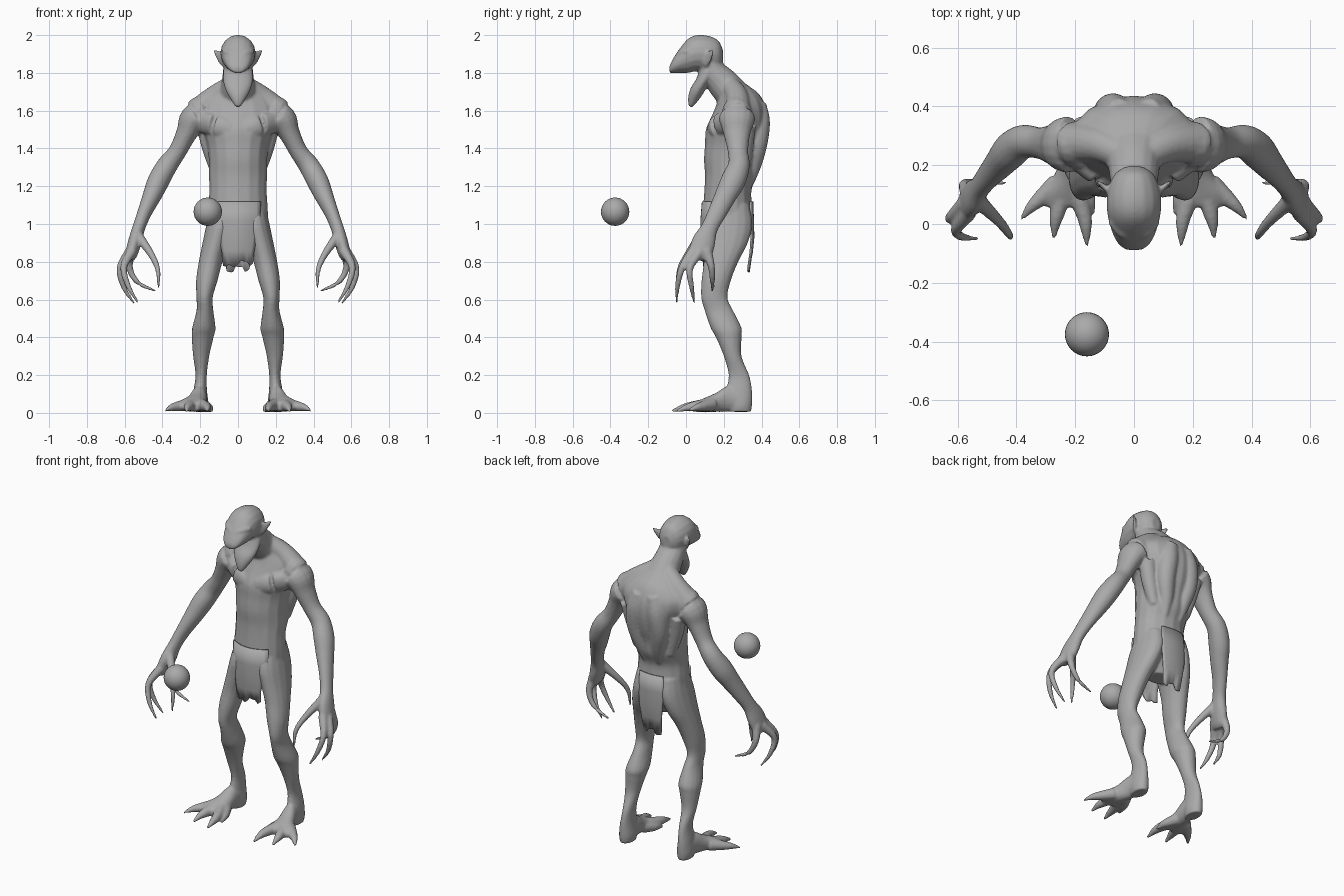
import bpy, bmesh, math, random
from mathutils import Vector

random.seed(4)
grey = bpy.data.materials.new("stone grey")
grey.diffuse_color = (0.4, 0.4, 0.4, 1)


def finish(name, bm):
    bmesh.ops.recalc_face_normals(bm, faces=bm.faces)
    me = bpy.data.meshes.new(name)
    bm.to_mesh(me)
    bm.free()
    me.materials.append(grey)
    me.polygons.foreach_set("use_smooth", [True] * len(me.polygons))
    ob = bpy.data.objects.new(name, me)
    bpy.context.collection.objects.link(ob)
    return ob


def spline(pts, steps=4):
    """Catmull-Rom interpolation of position and radii."""
    p = [Vector(q) for q in pts]
    p = [p[0] * 2 - p[1]] + p + [p[-1] * 2 - p[-2]]
    out = []
    for a, b, c, d in zip(p, p[1:], p[2:], p[3:]):
        for i in range(steps):
            t = i / steps
            out.append(0.5 * (2 * b + (c - a) * t + (2 * a - 5 * b + 4 * c - d) * t * t
                              + (3 * b - a - 3 * c + d) * t ** 3))
    return out + [p[-2]]


def tube(bm, pts, axis=None, side=1, sides=16):
    """Closed loft through (x, y, z, radius, second radius) stations."""
    pts = [q if len(q) == 5 else (*q, q[3]) for q in pts]
    rows = spline(pts)
    rings = []
    for i, r in enumerate(rows):
        pos = Vector(r[:3])
        t = Vector(axis) if axis else (Vector(rows[min(i + 1, len(rows) - 1)][:3])
                                       - Vector(rows[max(i - 1, 0)][:3])).normalized()
        ref = Vector((1, 0, 0)) if abs(t.x) < 0.85 else Vector((0, 1, 0))
        u = (ref - t * ref.dot(t)).normalized()
        v = t.cross(u)
        ring = []
        for k in range(sides):
            a = 2 * math.pi * k / sides
            c = pos + u * math.cos(a) * max(r[3], .004) + v * math.sin(a) * max(r[4], .004)
            ring.append(bm.verts.new((c.x * side, c.y, c.z)))
        rings.append(ring)
    for a, b in zip(rings, rings[1:]):
        for k in range(sides):
            n = (k + 1) % sides
            bm.faces.new((a[k], a[n], b[n], b[k]))
    bm.faces.new(rings[0])
    bm.faces.new(rings[-1])


bm = bmesh.new()
UP, FWD = (0, 0, 1), (0, 1, 0)

# Hunched torso
tube(bm, [(0, .22, .86, .07, .06), (0, .21, .93, .13, .105), (0, .215, 1.0, .155, .125),
          (0, .22, 1.08, .158, .13), (0, .222, 1.18, .152, .125), (0, .24, 1.26, .155, .14),
          (0, .245, 1.34, .155, .15), (0, .26, 1.42, .165, .16), (0, .27, 1.5, .19, .165),
          (0, .285, 1.57, .215, .15), (0, .29, 1.63, .21, .13), (0, .28, 1.69, .15, .105),
          (0, .245, 1.74, .09, .075)], UP)
# Neck
tube(bm, [(0, .27, 1.66, .12, .09), (0, .2, 1.74, .09, .085), (0, .14, 1.81, .08, .07),
          (0, .11, 1.88, .075, .065)])
# Skull with overhanging snout
tube(bm, [(0, .195, 1.885, .03, .04), (0, .17, 1.895, .066, .078), (0, .12, 1.9, .088, .096),
          (0, .06, 1.905, .093, .096), (0, .01, 1.89, .086, .09), (0, -.04, 1.86, .07, .06),
          (0, -.07, 1.835, .052, .037), (0, -.088, 1.818, .028, .018)], FWD)
# Hanging lower jaw
tube(bm, [(0, .12, 1.81, .08, .05), (0, .085, 1.75, .078, .036), (0, .055, 1.70, .062, .036),
          (0, .035, 1.655, .036, .026), (0, .024, 1.62, .014, .01)])

for s in (1, -1):
    # Brow and pointed ear
    tube(bm, [(.012, -.045, 1.885, .016), (.045, -.025, 1.905, .018), (.08, .01, 1.915, .012)], side=s)
    tube(bm, [(.075, .1, 1.87, .012, .045), (.1, .125, 1.885, .01, .034),
              (.127, .145, 1.915, .006, .008)], (.8, .6, 0), s)
    # Trapezius, chest and back muscles
    tube(bm, [(.03, .23, 1.74, .05), (.12, .27, 1.675, .06), (.22, .275, 1.59, .07)], side=s)
    tube(bm, [(.04, .145, 1.5, .035, .05), (.11, .165, 1.52, .04, .06),
              (.2, .23, 1.54, .04, .06)], side=s)
    tube(bm, [(.05, .385, 1.64, .04), (.07, .385, 1.54, .06), (.08, .375, 1.42, .055),
              (.06, .355, 1.3, .04), (.05, .335, 1.2, .015)], side=s)
    tube(bm, [(.17, .32, 1.52, .05), (.145, .31, 1.4, .045), (.11, .31, 1.26, .03)], side=s)
    # Arm
    tube(bm, [(.17, .27, 1.59, .08, .10), (.235, .27, 1.55, .078, .095), (.272, .27, 1.48, .056, .072),
              (.32, .275, 1.385, .048, .054), (.375, .28, 1.31, .055, .058),
              (.42, .25, 1.23, .058, .066), (.455, .21, 1.15, .05, .058),
              (.495, .165, 1.06, .038, .05), (.525, .125, .98, .034, .045),
              (.545, .095, .91, .036, .062), (.565, .075, .84, .032, .062),
              (.575, .07, .81, .02, .045)], side=s)
    # Clawed fingers
    for f in ([(.53, .08, .94), (.46, .01, .84), (.425, -.035, .76), (.42, -.05, .66)],
              [(.56, .04, .86), (.605, -.02, .77), (.58, -.045, .67), (.53, -.05, .585)],
              [(.575, .07, .85), (.625, .02, .765), (.605, .03, .665), (.55, .045, .58)],
              [(.565, .11, .86), (.575, .135, .77), (.53, .14, .69), (.435, .14, .645)]):
        tube(bm, [(*p, r) for p, r in zip(f, (.028, .019, .014, .006))], side=s, sides=10)
    # Leg
    tube(bm, [(.08, .23, 1.1, .065, .105), (.092, .222, 1.0, .075, .13), (.118, .21, .9, .07, .118),
              (.145, .185, .8, .063, .092), (.165, .16, .7, .057, .078), (.177, .15, .61, .043, .07),
              (.175, .175, .54, .045, .076), (.181, .212, .45, .062, .082),
              (.187, .226, .4, .058, .068), (.195, .247, .3, .043, .047),
              (.195, .28, .2, .03, .055), (.2, .282, .12, .036, .068),
              (.2, .285, .05, .044, .066), (.2, .285, .006, .038, .06)], UP, s)
    # Splayed foot
    tube(bm, [(.2, .31, .06, .04, .05), (.205, .23, .075, .042, .07), (.22, .16, .056, .055, .051),
              (.24, .1, .043, .075, .037), (.245, .06, .035, .06, .025)], FWD, s)
    # Clawed toes
    for f in ([(.2, .12, .045), (.17, .03, .034), (.163, -.02, .026), (.16, -.075, .01)],
              [(.24, .12, .045), (.26, .04, .034), (.268, 0, .026), (.273, -.05, .01)],
              [(.26, .14, .045), (.32, .085, .034), (.352, .055, .028), (.385, .015, .012)],
              [(.19, .15, .04), (.16, .1, .028), (.148, .07, .022), (.138, .035, .01)]):
        tube(bm, [(*p, r) for p, r in zip(f, (.036, .027, .019, .006))], side=s, sides=10)

# Fuse everything into one smooth skin
body = finish("creature_body", bm)
rm = body.modifiers.new("fuse", 'REMESH')
rm.mode = 'VOXEL'
rm.voxel_size = 0.0075
rm.use_smooth_shade = True
sm = body.modifiers.new("soften", 'SMOOTH')
sm.factor = 0.5
sm.iterations = 4


def flap(name, rows, bend):
    """Hanging cloth strip from (z, y, half width) rows with a ragged hem."""
    bm = bmesh.new()
    n = 10
    grid = []
    for j, (z, y, w) in enumerate(rows):
        hem = j == len(rows) - 1
        grid.append([bm.verts.new((w * (2 * k / n - 1), y + bend * (w * (2 * k / n - 1)) ** 2,
                                   z + (random.uniform(-.02, .02) if hem else 0)))
                     for k in range(n + 1)])
    for a, b in zip(grid, grid[1:]):
        for k in range(n):
            bm.faces.new((a[k], a[k + 1], b[k + 1], b[k]))
    ob = finish(name, bm)
    so = ob.modifiers.new("thickness", 'SOLIDIFY')
    so.thickness = 0.008
    so.offset = 0


# Loincloth, front and back
flap("front_loincloth", [(1.12, .088, .12), (1.02, .08, .12), (.93, .08, .1), (.86, .085, .085),
                         (.79, .095, .078)], 3)
flap("back_loincloth", [(1.12, .352, .08), (1.02, .356, .085), (.93, .358, .08), (.85, .35, .07),
                        (.76, .335, .06)], -2)

# Floating ball
bm = bmesh.new()
bmesh.ops.create_uvsphere(bm, u_segments=32, v_segments=16, radius=.075)
bmesh.ops.translate(bm, verts=bm.verts, vec=(-.16, -.375, 1.065))
finish("floating_ball", bm)
